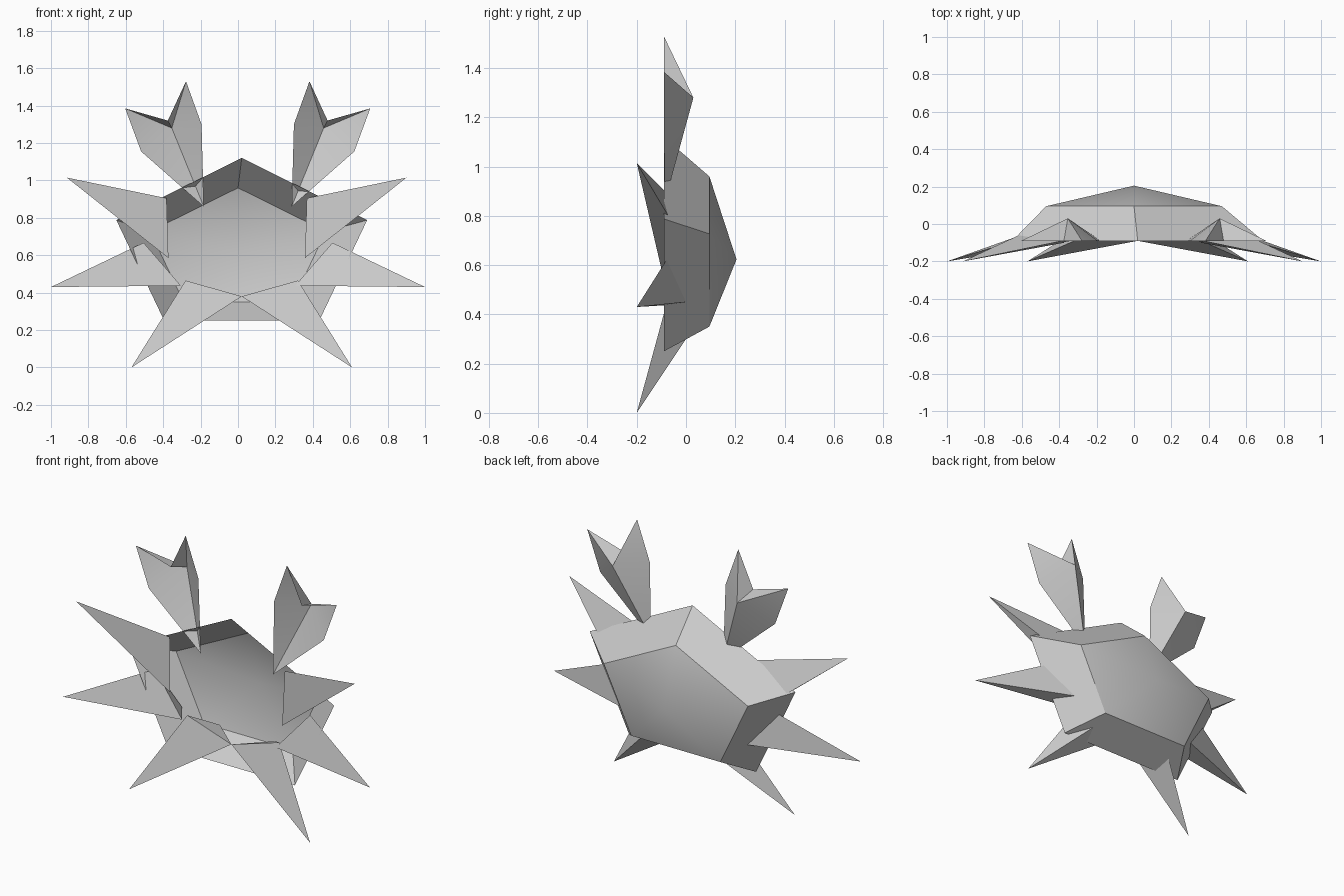
import bpy, bmesh, math

cube = bpy.data.objects.get("Cube")
if cube:
    bpy.data.objects.remove(cube, do_unlink=True)

grey = bpy.data.materials.new("plain_grey")
grey.use_nodes = True
grey.diffuse_color = (0.6, 0.6, 0.6, 1)
grey.node_tree.nodes["Principled BSDF"].inputs["Base Color"].default_value = (0.6, 0.6, 0.6, 1)


def build(name, verts, faces):
    """Make a mesh object from a few corners, with outward normals."""
    bm = bmesh.new()
    vs = [bm.verts.new(v) for v in verts]
    for f in faces:
        bm.faces.new([vs[i] for i in f])
    bmesh.ops.recalc_face_normals(bm, faces=bm.faces)
    mesh = bpy.data.meshes.new(name)
    bm.to_mesh(mesh)
    bm.free()
    mesh.materials.append(grey)
    obj = bpy.data.objects.new(name, mesh)
    bpy.context.collection.objects.link(obj)
    bpy.ops.object.select_all(action="DESELECT")
    obj.select_set(True)
    bpy.context.view_layer.objects.active = obj
    bpy.ops.object.shade_smooth_by_angle(angle=math.radians(30))
    return obj


def pentagon(cx, y, cz, rx, rz):
    angles = [math.tau * i / 5 for i in range(5)]
    return [(cx + rx * math.sin(a), y, cz + rz * math.cos(a)) for a in angles]


# Shell: hollow five-sided bowl, open at the front, with a low peak at the back
rim = pentagon(0.02, -0.09, 0.639, 0.705, 0.481)
ring = pentagon(0.0, 0.095, 0.623, 0.494, 0.337)
walls = [(i, (i + 1) % 5, 5 + (i + 1) % 5, 5 + i) for i in range(5)]
peak = [(5 + i, 5 + (i + 1) % 5, 10) for i in range(5)]
build("shell", rim + ring + [(0, 0.205, 0.623)], walls + peak)

# Legs: long three-sided spikes (centre line, tip, two front corners, back corner)
legs = {
    "upper_leg": (-0.007, [(0.908, -0.2, 1.015), (0.375, -0.09, 0.905),
                           (0.365, -0.1, 0.585), (0.48, 0.0, 0.68)]),
    "middle_leg": (0.0, [(1.0, -0.2, 0.43), (0.505, -0.05, 0.667),
                         (0.305, -0.085, 0.437), (0.38, 0.02, 0.452)]),
    "lower_leg": (0.02, [(0.59, -0.2, 0.0), (0.3, -0.073, 0.465),
                         (0.0, -0.09, 0.38), (0.18, 0.06, 0.39)]),
}
spike = [(0, 1, 2), (0, 2, 3), (0, 3, 1), (1, 3, 2)]

# Claws: forked hollow pods, open at the front, ridged at the back
claw_centre = 0.052
claw = [(0.655, -0.09, 1.385), (0.57, -0.09, 1.155), (0.235, -0.085, 0.86),
        (0.247, -0.09, 1.3), (0.33, -0.09, 1.53), (0.427, -0.09, 1.32),
        (0.406, 0.03, 1.28)]
pod = [(i, (i + 1) % 6, 6) for i in range(6)]

for side, sign in (("left", 1), ("right", -1)):
    def place(points, centre):
        return [(centre + sign * x, y, z) for x, y, z in points]

    for name, (centre, points) in legs.items():
        build(f"{side}_{name}", place(points, centre), spike)
    build(f"{side}_claw", place(claw, claw_centre), pod)
